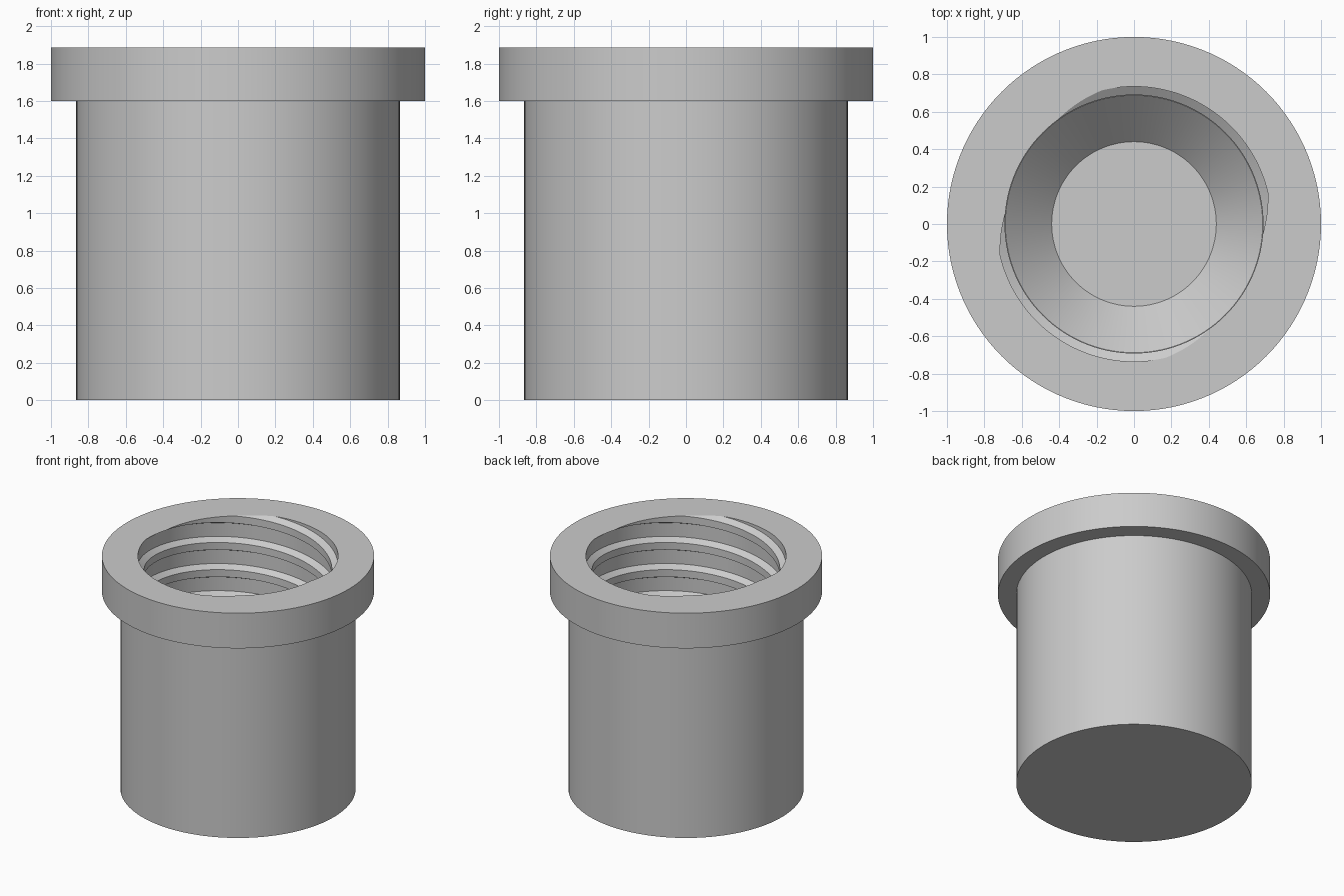
import bpy, bmesh, math
from mathutils import Vector

cube = bpy.data.objects.get("Cube")
if cube:
    bpy.data.objects.remove(cube, do_unlink=True)

SIDES = 120
TOP, FLANGE_BASE, BORE_BASE, FLOOR = 1.885, 1.6, 0.45, 0.2
CREST, ROOT = 0.69, 0.735
PITCH = 0.22                        # two starts, so one turn climbs two pitches
LEAD = 2 * PITCH
START = math.radians(127)           # where the groove runs out of the top face
# Groove outline: height above its lower edge, radius
GROOVE = [(0, CREST), (0.029, ROOT), (0.139, ROOT), (0.161, CREST)]

bm = bmesh.new()


def ring(radius, z):
    """Closed circle of vertices and edges."""
    verts = []
    for i in range(SIDES):
        a = math.tau * i / SIDES
        verts.append(bm.verts.new((radius * math.cos(a), radius * math.sin(a), z)))
    for i in range(SIDES):
        bm.edges.new((verts[i - 1], verts[i]))
    return verts


def skin(low, high):
    """Quads between two circles."""
    for i in range(SIDES):
        bm.faces.new((low[i - 1], low[i], high[i], high[i - 1]))


def fill_flat(z):
    """Flat annulus between all open edges at one height."""
    edges = [e for e in bm.edges if len(e.link_faces) < 2
             and all(abs(v.co.z - z) < 1e-4 for v in e.verts)]
    bmesh.ops.triangle_fill(bm, edges=edges, use_beauty=True, normal=Vector((0, 0, 1)))


# Threaded bore: the groove outline swept up a helix, then trimmed flat
columns = []
for i in range(SIDES + 1):
    a = math.tau * i / SIDES
    base = TOP + LEAD * (a - START) / math.tau
    columns.append([bm.verts.new((r * math.cos(a), r * math.sin(a), base + k * PITCH + h))
                    for k in range(-9, 4) for h, r in GROOVE])
for c0, c1 in zip(columns, columns[1:]):
    for j in range(len(c0) - 1):
        bm.faces.new((c0[j], c1[j], c1[j + 1], c0[j + 1]))
bmesh.ops.remove_doubles(bm, verts=bm.verts[:], dist=1e-5)
for z, up in ((TOP, 1), (BORE_BASE, -1)):
    bmesh.ops.bisect_plane(bm, geom=bm.verts[:] + bm.edges[:] + bm.faces[:], dist=1e-5,
                           plane_co=(0, 0, z), plane_no=(0, 0, up), clear_outer=True)

# Outer body and flange
outside = [ring(0.865, 0), ring(0.865, FLANGE_BASE), ring(1, FLANGE_BASE), ring(1, TOP)]
for low, high in zip(outside, outside[1:]):
    skin(low, high)
bm.faces.new(outside[0])

# Sloped bottom of the bore, with a flat floor
floor, slope_top = ring(0.44, FLOOR), ring(CREST - 0.002, BORE_BASE)
skin(floor, slope_top)
bm.faces.new(floor)

# Top face and the small step under the thread
fill_flat(TOP)
fill_flat(BORE_BASE)
bmesh.ops.recalc_face_normals(bm, faces=bm.faces[:])

mesh = bpy.data.meshes.new("threaded_socket")
bm.to_mesh(mesh)
bm.free()
socket = bpy.data.objects.new("threaded_socket", mesh)
bpy.context.collection.objects.link(socket)

# Plain grey
grey = bpy.data.materials.new("light_grey")
grey.use_nodes = True
colour = (0.6, 0.6, 0.6, 1)
grey.diffuse_color = colour
grey.node_tree.nodes["Principled BSDF"].inputs["Base Color"].default_value = colour
mesh.materials.append(grey)

bpy.ops.object.select_all(action="DESELECT")
socket.select_set(True)
bpy.context.view_layer.objects.active = socket
bpy.ops.object.shade_smooth_by_angle(angle=math.radians(25))
